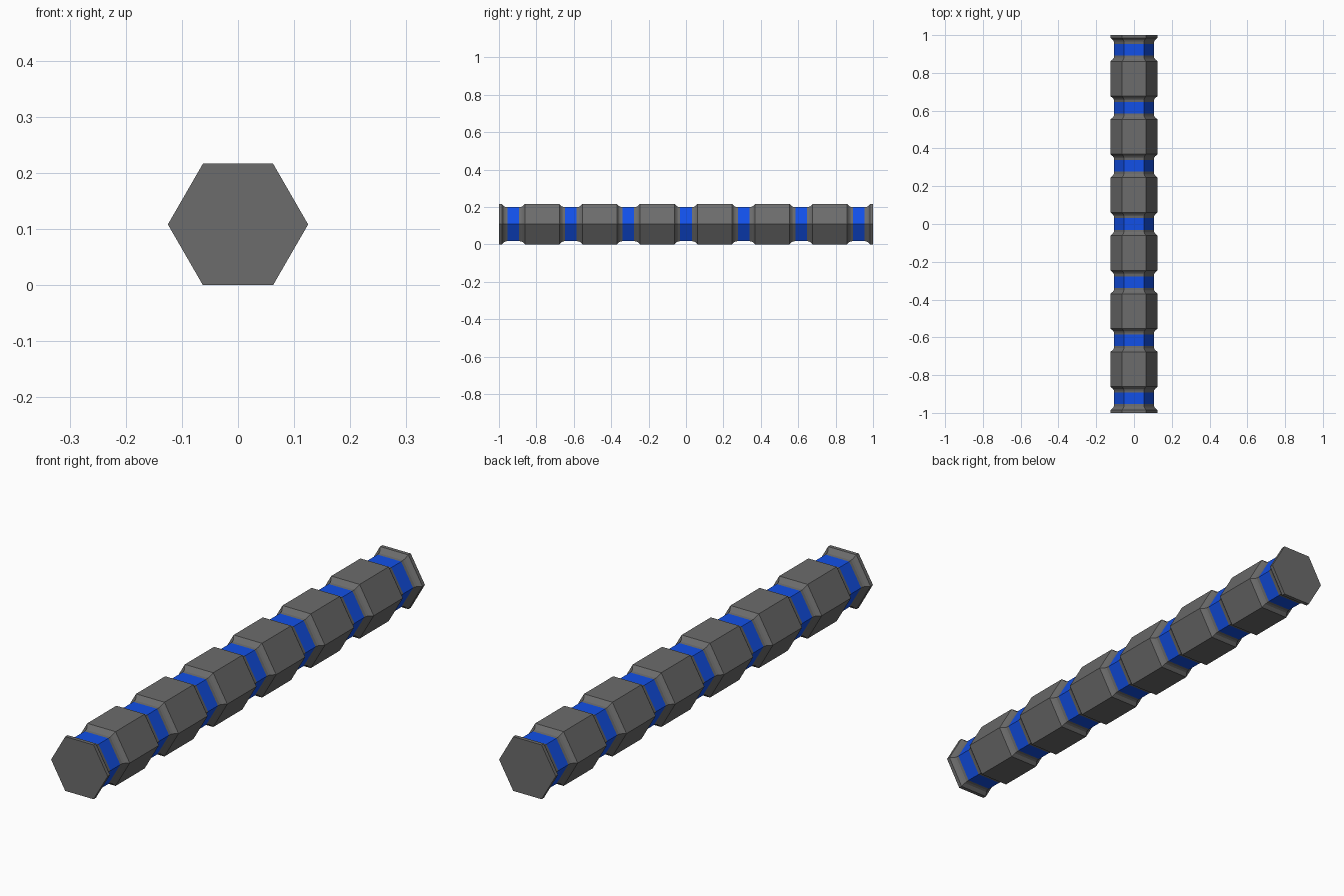
import bpy, bmesh, math

if "Cube" in bpy.data.objects:
    bpy.data.objects.remove(bpy.data.objects["Cube"])

R_WIDE, R_NECK = 0.125, 0.105
STEP = 2 / 6.5
CZ = R_WIDE * math.sqrt(3) / 2


def material(name, rgb):
    m = bpy.data.materials.new(name)
    m.diffuse_color = (*rgb, 1)
    m.use_nodes = True
    m.node_tree.nodes["Principled BSDF"].inputs["Base Color"].default_value = m.diffuse_color
    return m


grey = material("dark grey", (0.15, 0.15, 0.15))
blue = material("bright blue", (0.006, 0.08, 0.8))

# half profile of one groove: (distance from groove centre, radius)
half = [(0.031, R_NECK), (0.042, 0.1065), (0.050, 0.111), (0.055, 0.117), (0.062, R_WIDE)]
groove = [(-d, r) for d, r in reversed(half)] + half

# full profile along the bar
profile = [(-1, R_WIDE)]
for k in range(-3, 4):
    profile += [(k * STEP + d, r) for d, r in groove]
profile.append((1, R_WIDE))

# hexagonal bar lofted through the profile, blue on the groove floors
bm = bmesh.new()
rings = [[bm.verts.new((r * math.cos(i * math.pi / 3), y, CZ + r * math.sin(i * math.pi / 3)))
          for i in range(6)] for y, r in profile]
for a, b, pa, pb in zip(rings, rings[1:], profile, profile[1:]):
    is_neck = pa[1] == R_NECK and pb[1] == R_NECK
    for i in range(6):
        j = (i + 1) % 6
        f = bm.faces.new((a[i], a[j], b[j], b[i]))
        f.material_index = 1 if is_neck else 0
bm.faces.new(rings[0])
bm.faces.new(rings[-1])
bmesh.ops.recalc_face_normals(bm, faces=bm.faces)

mesh = bpy.data.meshes.new("hexagonal_bar")
bm.to_mesh(mesh)
bm.free()
mesh.materials.append(grey)
mesh.materials.append(blue)
bpy.context.collection.objects.link(bpy.data.objects.new("hexagonal_bar", mesh))
